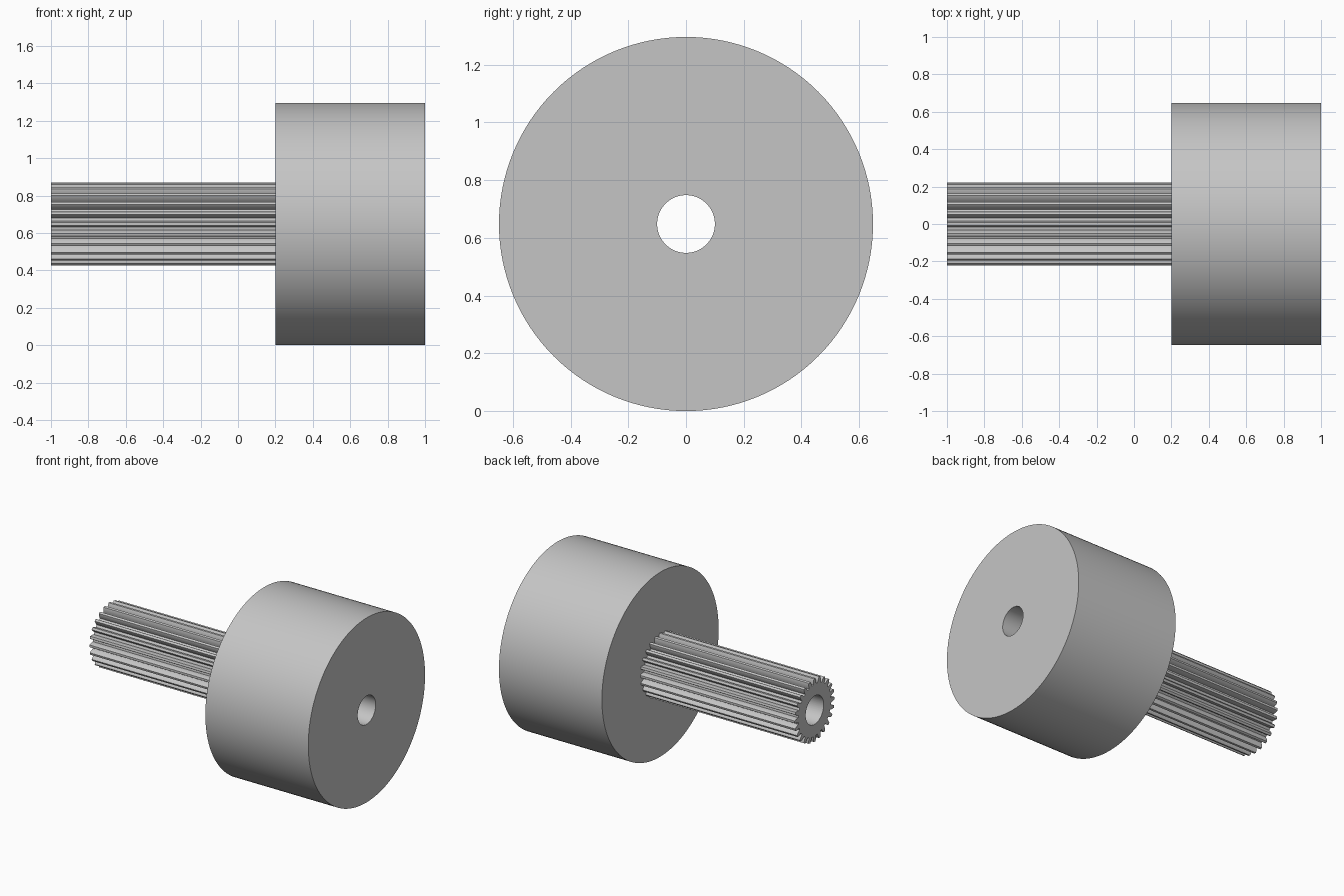
import bpy
import bmesh
from math import sin, cos, pi, radians

cube = bpy.data.objects.get("Cube")
if cube:
    bpy.data.objects.remove(cube, do_unlink=True)

WHEEL_R, BORE_R = 0.648, 0.1
TEETH = 24

steel = bpy.data.materials.new("grey steel")
steel.use_nodes = True
grey = (0.56, 0.56, 0.56, 1)
steel.diffuse_color = grey
steel.node_tree.nodes["Principled BSDF"].inputs["Base Color"].default_value = grey


def bored_bar(name, outline, x0, x1):
    """Extrude a polar outline (angle, radius) along x, with a round bore."""
    bm = bmesh.new()

    def ring(x, points):
        return [bm.verts.new((x, r * cos(a), WHEEL_R + r * sin(a))) for a, r in points]

    bore = [(a, BORE_R) for a, r in outline]
    loops = [ring(x0, outline), ring(x1, outline), ring(x1, bore), ring(x0, bore)]
    n = len(outline)
    for k in range(4):
        a, b = loops[k], loops[(k + 1) % 4]
        for i in range(n):
            j = (i + 1) % n
            bm.faces.new((a[i], a[j], b[j], b[i]))
    bmesh.ops.recalc_face_normals(bm, faces=bm.faces)
    mesh = bpy.data.meshes.new(name)
    bm.to_mesh(mesh)
    bm.free()
    mesh.materials.append(steel)
    obj = bpy.data.objects.new(name, mesh)
    bpy.context.collection.objects.link(obj)
    bpy.ops.object.select_all(action='DESELECT')
    obj.select_set(True)
    bpy.context.view_layer.objects.active = obj
    bpy.ops.object.shade_smooth_by_angle(angle=radians(30))
    return obj


# Heavy round wheel
circle = [(2 * pi * i / 128, WHEEL_R) for i in range(128)]
bored_bar("wheel", circle, 0.2, 1.0)

# Long pinion: one tooth flank (degrees from tooth centre, radius), mirrored and repeated
flank = [(4.9, 0.183), (4.6, 0.193), (3.8, 0.205), (2.9, 0.215), (2.0, 0.222)]
tooth = [(-d, r) for d, r in flank] + [(d, r) for d, r in reversed(flank)]
gear = [(radians(360 * t / TEETH + d), r) for t in range(TEETH) for d, r in tooth]
bored_bar("pinion_shaft", gear, -1.0, 0.2)
